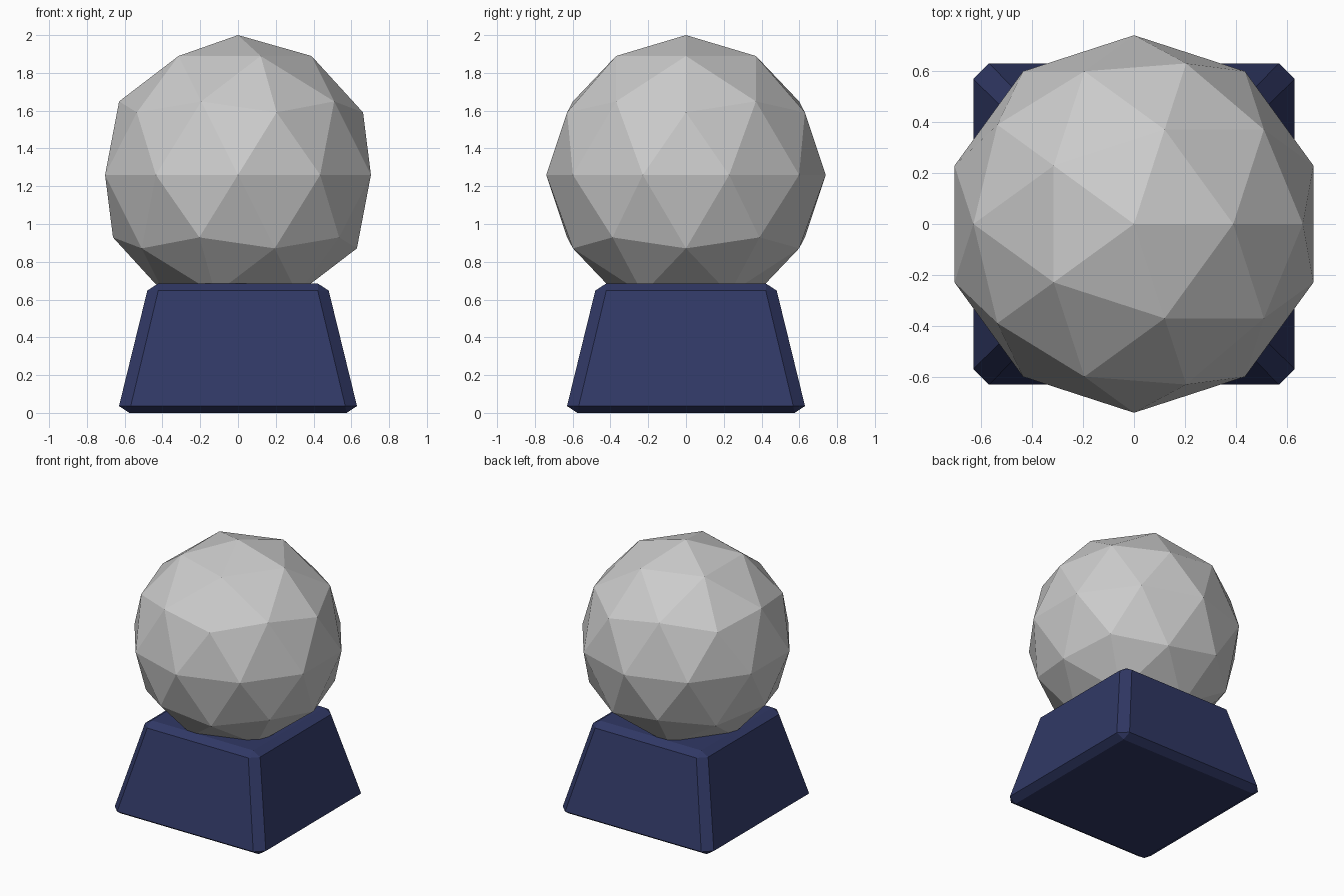
import bpy, bmesh

if "Cube" in bpy.data.objects:
    bpy.data.objects.remove(bpy.data.objects["Cube"])

# Faceted globe
bpy.ops.mesh.primitive_ico_sphere_add(subdivisions=2, radius=0.74, location=(0, 0, 1.26))
bpy.context.object.name = "globe"

# Tapered base: flat caps and chamfered corners, (z, half width, half flat length)
rings = [(0.0, 0.575, 0.575), (0.036, 0.63, 0.568),
         (0.648, 0.48, 0.422), (0.684, 0.424, 0.424)]
bm = bmesh.new()
for z, a, b in rings:
    for sx in (-1, 1):
        for sy in (-1, 1):
            for x, y in {(a, b), (b, a)}:
                bm.verts.new((sx * x, sy * y, z))
bmesh.ops.convex_hull(bm, input=bm.verts[:])
bmesh.ops.dissolve_limit(bm, angle_limit=0.02, verts=bm.verts[:], edges=bm.edges[:])
bmesh.ops.recalc_face_normals(bm, faces=bm.faces[:])
mesh = bpy.data.meshes.new("base")
bm.to_mesh(mesh)
bm.free()
base = bpy.data.objects.new("base", mesh)
bpy.context.collection.objects.link(base)

# Navy colour
navy = bpy.data.materials.new("navy")
navy.diffuse_color = (0.03, 0.04, 0.13, 1)
navy.use_nodes = True
navy.node_tree.nodes["Principled BSDF"].inputs["Base Color"].default_value = navy.diffuse_color
mesh.materials.append(navy)
